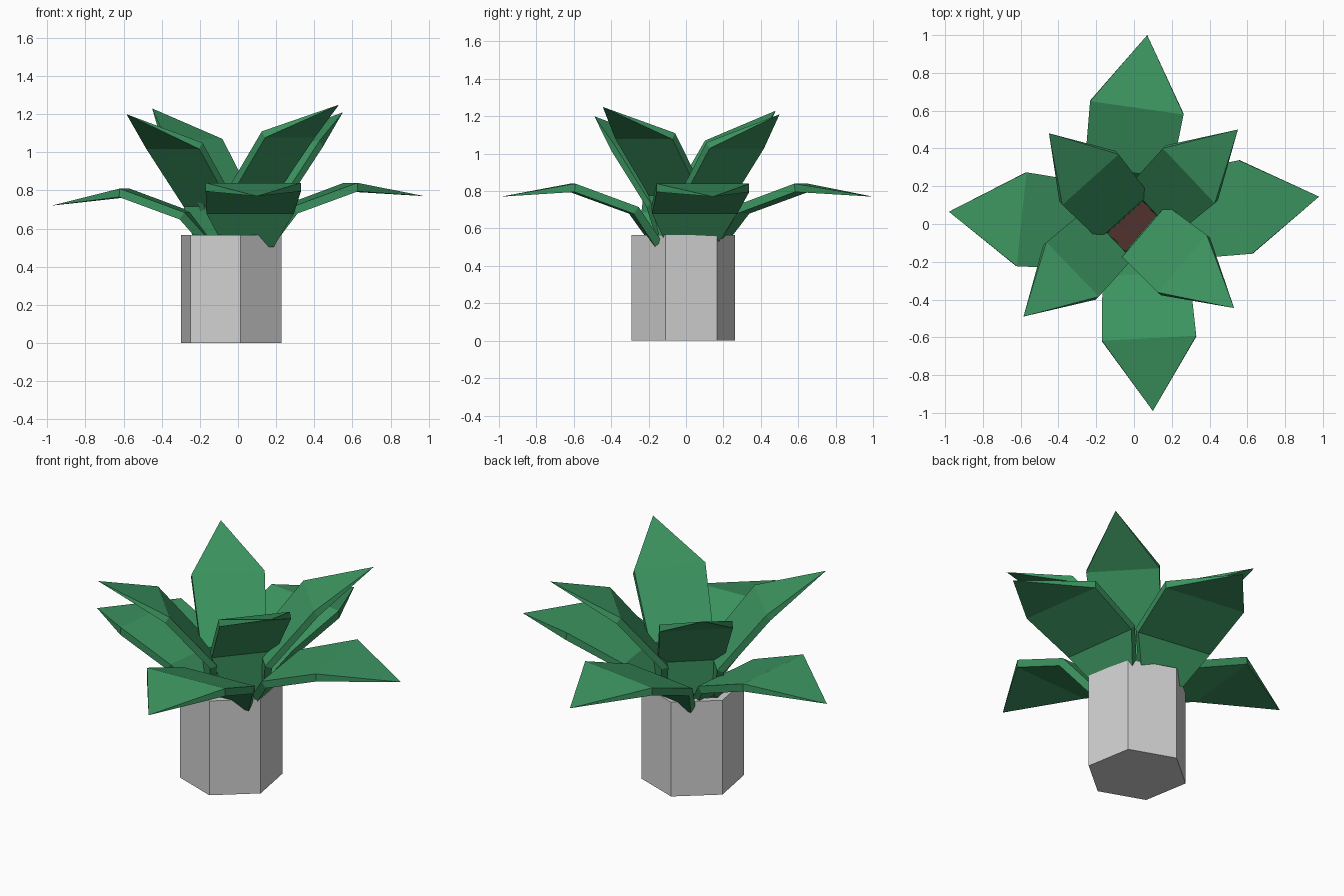
import bpy, bmesh, math
from mathutils import Vector

if "Cube" in bpy.data.objects:
    bpy.data.objects.remove(bpy.data.objects["Cube"])


def material(name, rgb):
    m = bpy.data.materials.new(name)
    m.diffuse_color = (*rgb, 1)
    m.use_nodes = True
    m.node_tree.nodes["Principled BSDF"].inputs["Base Color"].default_value = m.diffuse_color
    return m


GREEN = material("leaf green", (0.045, 0.30, 0.118))
GREY = material("pot light grey", (0.64, 0.64, 0.64))
BROWN = material("soil brown", (0.085, 0.032, 0.027))


def finish(name, bm, mat):
    bmesh.ops.recalc_face_normals(bm, faces=bm.faces)
    me = bpy.data.meshes.new(name)
    bm.to_mesh(me)
    bm.free()
    me.materials.append(mat)
    ob = bpy.data.objects.new(name, me)
    bpy.context.collection.objects.link(ob)
    return ob


CENTRE = Vector((-0.035, -0.015, 0))


def hexagon(bm, radius, z):
    return [bm.verts.new(CENTRE + Vector((radius * math.cos(math.radians(40 + 60 * i)),
                                          radius * math.sin(math.radians(40 + 60 * i)), z)))
            for i in range(6)]


# Hexagonal pot with a recessed opening
bm = bmesh.new()
rings = [hexagon(bm, r, z) for r, z in ((0.28, 0), (0.28, 0.565), (0.235, 0.565), (0.235, 0.50))]
for a, b in zip(rings, rings[1:]):
    for i in range(6):
        j = (i + 1) % 6
        bm.faces.new((a[i], a[j], b[j], b[i]))
bm.faces.new(rings[0])
bm.faces.new(rings[-1])
finish("pot", bm, GREY)

# Soil slab
bm = bmesh.new()
lo, hi = hexagon(bm, 0.234, 0.501), hexagon(bm, 0.234, 0.535)
for i in range(6):
    j = (i + 1) % 6
    bm.faces.new((lo[i], lo[j], hi[j], hi[i]))
bm.faces.new(lo)
bm.faces.new(hi)
finish("soil", bm, BROWN)


def leaf(name, mid, tip, widths, inner, base, thick=0.045):
    """Folded leaf: base, inner bend and middle sections ending in a point.
    inner = (distance back, drop) from the middle; base = (distance back, height)."""
    mid, tip = Vector(mid), Vector(tip)
    flat = Vector((tip.x - mid.x, tip.y - mid.y, 0))
    d = flat.normalized()
    side = Vector((-d.y, d.x, 0))
    prof = [Vector((-base[0], base[1] - mid.z)), Vector((-inner[0], -inner[1])),
            Vector((0, 0)), Vector((flat.length, tip.z - mid.z))]
    bm = bmesh.new()
    sections = []
    for i in range(3):
        t = (prof[i + 1] - prof[i]).normalized()
        if i:
            t = (t + (prof[i] - prof[i - 1]).normalized()).normalized()
        under = prof[i] + Vector((t.y, -t.x)) * thick
        ring = []
        for p, s in ((prof[i], 1), (prof[i], -1), (under, -1), (under, 1)):
            ring.append(bm.verts.new(mid + d * p.x + Vector((0, 0, p.y)) + side * s * widths[i] / 2))
        sections.append(ring)
    for a, b in zip(sections, sections[1:]):
        for i in range(4):
            j = (i + 1) % 4
            bm.faces.new((a[i], a[j], b[j], b[i]))
    bm.faces.new(sections[0])
    point = bm.verts.new(tip)
    for i in range(4):
        bm.faces.new((sections[2][i], sections[2][(i + 1) % 4], point))
    finish(name, bm, GREEN)


# Spreading lower leaves
LOWER = {
    "right": ((0.59, 0.09, 0.84), (0.98, 0.145, 0.77)),
    "back": ((0.015, 0.615, 0.84), (0.07, 1.0, 0.77)),
    "left": ((-0.595, 0.025, 0.81), (-0.98, 0.065, 0.72)),
    "front": ((0.08, -0.605, 0.84), (0.10, -0.99, 0.77)),
}
for n, (m, t) in LOWER.items():
    leaf("lower_leaf_" + n, m, t, (0.26, 0.46, 0.50), (0.34, 0.125), (0.47, 0.53))

# Upright inner leaves
UPPER = {
    "back_right": ((0.29, 0.255, 1.06), (0.55, 0.50, 1.21)),
    "front_right": ((0.255, -0.21, 1.11), (0.53, -0.445, 1.25)),
    "back_left": ((-0.23, 0.235, 1.07), (-0.45, 0.48, 1.23)),
    "front_left": ((-0.325, -0.24, 1.05), (-0.585, -0.49, 1.20)),
}
for n, (m, t) in UPPER.items():
    leaf("upper_leaf_" + n, m, t, (0.20, 0.36, 0.40), (0.265, 0.32), (0.27, 0.53), 0.04)
